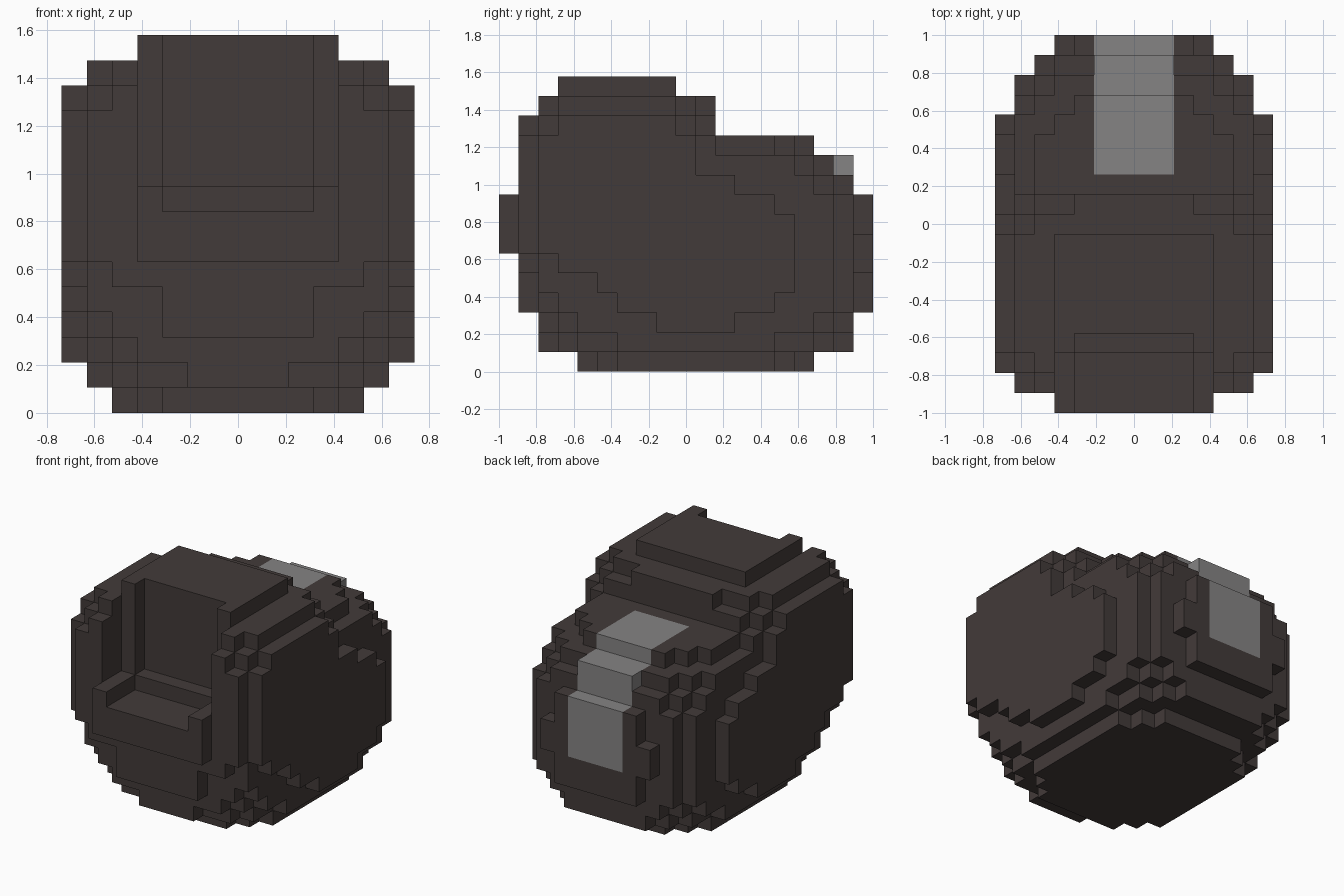
import bpy
import bmesh
from mathutils import Vector

cube = bpy.data.objects.get("Cube")
if cube:
    bpy.data.objects.remove(cube, do_unlink=True)

LENGTH = 19                 # blocks from front to back
UNIT = 2 / LENGTH           # size of one block
STRIPE_HALF_WIDTH = 2
STRIPE_START = 12
STRIPE_FOOT = 5


def make_material(name, colour):
    material = bpy.data.materials.new(name)
    material.use_nodes = True
    material.diffuse_color = colour
    shader = material.node_tree.nodes["Principled BSDF"]
    shader.inputs["Base Color"].default_value = colour
    shader.inputs["Roughness"].default_value = 0.8
    return material


def height_at(steps, position):
    """Height of a stepped line, given as (start, height) pairs."""
    return [height for start, height in steps if start <= position][-1]


def fill_slab(blocks, columns, first, last, under, over):
    """Fill mirrored block columns between a lower and an upper stepped line."""
    for column in columns:
        for depth in range(first, last + 1):
            for level in range(height_at(under, depth), height_at(over, depth)):
                blocks.add((column, depth, level))
                blocks.add((-1 - column, depth, level))


blocks = set()

# Middle of the shell, with the open front recess and its floor ledge
middle_over = [(0, 8), (3, 9), (4, 15), (9, 14), (11, 12), (16, 11), (17, 10), (18, 9)]
fill_slab(blocks, range(3), 0, 18,
          under=[(0, 6), (1, 3), (2, 2), (3, 1), (4, 0), (16, 1), (18, 3)],
          over=middle_over)

# Chin blocks and the raised stripe block at the back
for column in range(-STRIPE_HALF_WIDTH, STRIPE_HALF_WIDTH):
    blocks.add((column, 2, 1))
    blocks.add((column, 17, 10))

# Jambs beside the recess
fill_slab(blocks, [3], 0, 18,
          under=[(0, 6), (1, 5), (2, 2), (3, 1), (5, 0), (15, 1), (17, 2), (18, 5)],
          over=[(0, 9), (3, 15), (9, 14), (10, 13), (11, 12), (15, 11), (17, 10), (18, 7)])

# Shoulders
fill_slab(blocks, [4], 1, 17,
          under=[(1, 5), (2, 3), (3, 2), (4, 1), (6, 0), (14, 1), (16, 2), (17, 3)],
          over=[(1, 13), (2, 14), (10, 13), (11, 12), (14, 11), (16, 10), (17, 9)])

# Rounded cheeks
fill_slab(blocks, [5], 1, 16,
          under=[(1, 6), (2, 4), (3, 3), (4, 2), (6, 1), (14, 2), (16, 3)],
          over=[(1, 12), (2, 13), (3, 14), (9, 13), (10, 12), (11, 11), (15, 10), (16, 9)])

# Flat outer sides
fill_slab(blocks, [6], 2, 14,
          under=[(2, 6), (3, 5), (5, 4), (6, 3), (8, 2), (12, 3), (14, 4)],
          over=[(2, 12), (3, 13), (9, 12), (10, 10), (12, 9), (14, 8)])


def is_stripe(block, normal):
    """Stripe runs over the upward and rearward faces down the middle of the back."""
    column, depth, level = block
    if not -STRIPE_HALF_WIDTH <= column < STRIPE_HALF_WIDTH or depth < STRIPE_START:
        return False
    if normal.x:
        return True
    return normal.z > 0 or (normal.y > 0 and level >= STRIPE_FOOT)


def build_shell(name, blocks, materials):
    """Skin the outside of the blocks, then merge flat areas."""
    bm = bmesh.new()
    corners = {}

    def corner(point):
        key = tuple(round(value) for value in point)
        if key not in corners:
            place = Vector(key) * UNIT - Vector((0, 1, 0))
            corners[key] = bm.verts.new(place)
        return corners[key]

    for block in sorted(blocks):
        centre = Vector(block) + Vector((0.5, 0.5, 0.5))
        for axis in range(3):
            for sign in (-1, 1):
                normal = Vector((0, 0, 0))
                normal[axis] = sign
                neighbour = tuple(round(a + b) for a, b in zip(block, normal))
                if neighbour in blocks:
                    continue
                side = Vector((0, 0, 0))
                side[(axis + 1) % 3] = 1
                up = normal.cross(side)
                middle = centre + normal / 2
                ring = [middle + (side * a + up * b) / 2
                        for a, b in ((-1, -1), (1, -1), (1, 1), (-1, 1))]
                face = bm.faces.new([corner(point) for point in ring])
                face.material_index = int(is_stripe(block, normal))

    bmesh.ops.dissolve_limit(bm, angle_limit=0.01, verts=bm.verts[:],
                             edges=bm.edges[:], delimit={'MATERIAL'})
    mesh = bpy.data.meshes.new(name)
    bm.to_mesh(mesh)
    bm.free()
    for material in materials:
        mesh.materials.append(material)
    shell = bpy.data.objects.new(name, mesh)
    bpy.context.collection.objects.link(shell)
    return shell


charcoal = make_material("charcoal", (0.055, 0.043, 0.041, 1))
grey = make_material("stripe grey", (0.235, 0.23, 0.23, 1))
build_shell("blocky_shell", blocks, [charcoal, grey])
